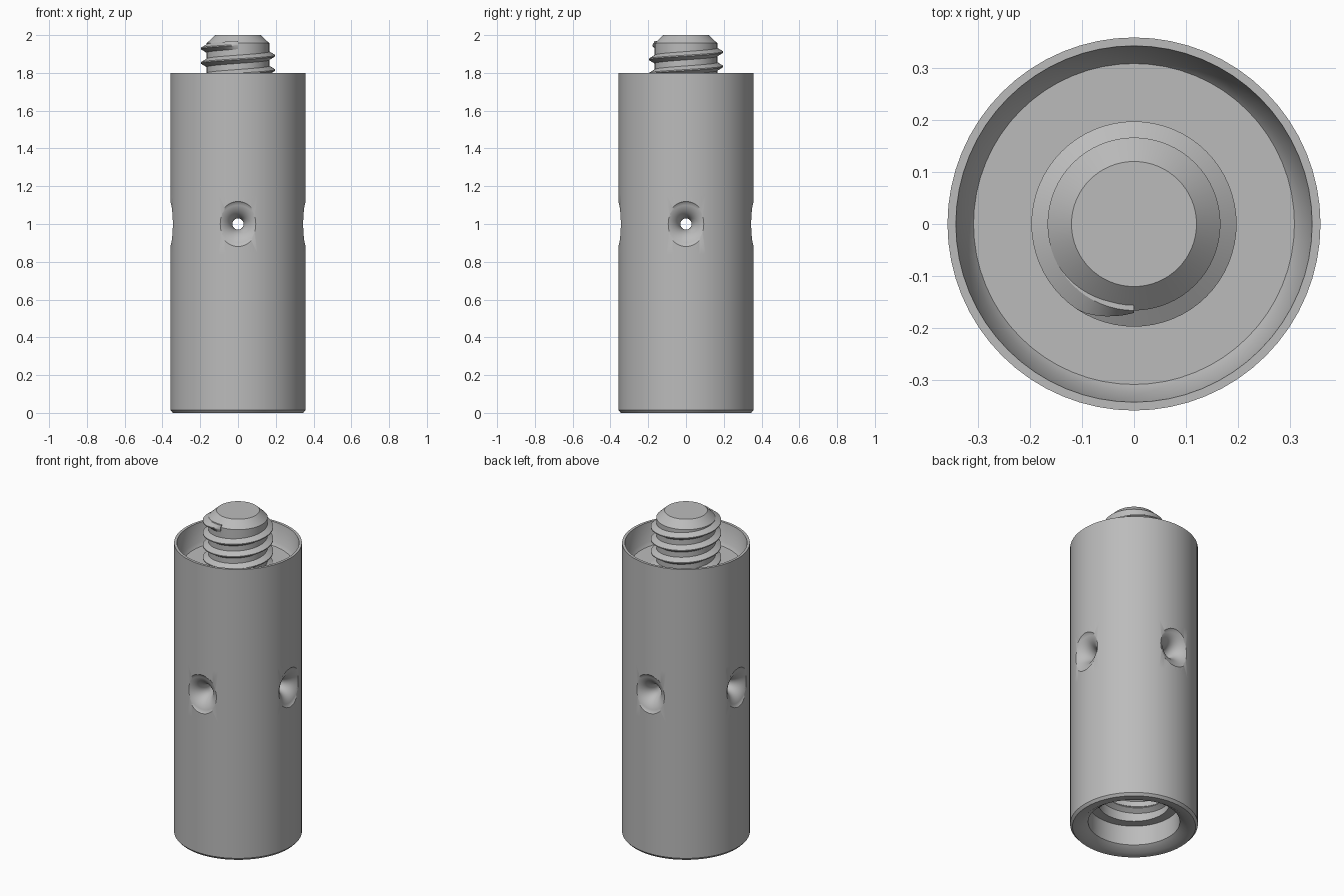
import bpy, bmesh
from math import sin, cos, pi, sqrt, radians
from mathutils import Matrix

SEGS = 64

cube = bpy.data.objects.get("Cube")
if cube:
    bpy.data.objects.remove(cube, do_unlink=True)

metal = bpy.data.materials.new("grey_metal")
metal.use_nodes = True
grey = (0.5, 0.5, 0.5, 1)
metal.diffuse_color = grey
metal.node_tree.nodes["Principled BSDF"].inputs["Base Color"].default_value = grey


def finish(name, bm):
    bmesh.ops.recalc_face_normals(bm, faces=bm.faces)
    mesh = bpy.data.meshes.new(name)
    bm.to_mesh(mesh)
    bm.free()
    mesh.materials.append(metal)
    obj = bpy.data.objects.new(name, mesh)
    bpy.context.collection.objects.link(obj)
    return obj


def select(obj):
    bpy.ops.object.select_all(action='DESELECT')
    obj.select_set(True)
    bpy.context.view_layer.objects.active = obj


def smooth(obj, angle=30):
    select(obj)
    bpy.ops.object.shade_smooth_by_angle(angle=radians(angle))


def lathe(name, profile, segs=SEGS):
    """Revolve (radius, height) points round z; both ends get a flat cap."""
    bm = bmesh.new()
    rings = [[bm.verts.new((r * cos(2 * pi * i / segs), r * sin(2 * pi * i / segs), z))
              for i in range(segs)] for r, z in profile]
    for a, b in zip(rings, rings[1:]):
        for i in range(segs):
            j = (i + 1) % segs
            bm.faces.new((a[i], a[j], b[j], b[i]))
    bm.faces.new(rings[0])
    bm.faces.new(rings[-1])
    return finish(name, bm)


def thread(name, root, crest, z_end, pitch, turns, half):
    """Right-handed helical ridge that fades out at its upper end."""
    bm = bmesh.new()
    steps = int(turns * SEGS)
    inset = 0.01 if crest > root else -0.01
    prev = None
    for k in range(steps + 1):
        left = (steps - k) / SEGS
        a = -pi / 2 - 2 * pi * left
        z = z_end - pitch * left
        fade = min(1, 0.15 + left / 0.1)
        top = root + (crest - root) * fade
        section = [(root - inset, -half), (root, -half), (top, -0.003),
                   (top, 0.003), (root, half), (root - inset, half)]
        ring = [bm.verts.new((r * cos(a), r * sin(a), z + h)) for r, h in section]
        if prev:
            for i in range(len(ring)):
                j = (i + 1) % len(ring)
                bm.faces.new((prev[i], prev[j], ring[j], ring[i]))
        else:
            bm.faces.new(ring)
        prev = ring
    bm.faces.new(prev)
    smooth(finish(name, bm))


# Tube body: bored socket below, plain wall outside, tapered recess above
body = lathe("tube_body", [
    (0.2, 0.48), (0.2, 0.15), (0.255, 0.15), (0.257, 0.03), (0.30, 0),
    (0.345, 0), (0.358, 0.015), (0.358, 0.84), (0.358, 1.16), (0.358, 1.8),
    (0.342, 1.8), (0.323, 1.69), (0.308, 1.67), (0.12, 1.67)])

# Cross holes with flared mouths
R, mid, hole = 0.1, 0.252, 0.03
flare = [(hole + R - sqrt(R * R - (R * sin(t)) ** 2), mid + R * sin(t))
         for t in [radians(80) * i / 10 for i in range(11)]]
flare.append((0.135, 0.375))
outline = [(r, -z) for r, z in reversed(flare)] + flare
for axis in 'XY':
    cutter = lathe("hole_cutter", outline, 48)
    cutter.data.transform(Matrix.Rotation(pi / 2, 4, axis))
    cutter.location.z = 1
    cutter.hide_render = True
    mod = body.modifiers.new("cross_hole", 'BOOLEAN')
    mod.operation = 'DIFFERENCE'
    mod.solver = 'EXACT'
    mod.object = cutter
    select(body)
    bpy.ops.object.modifier_apply(modifier=mod.name)
    bpy.data.objects.remove(cutter, do_unlink=True)
smooth(body, 35)

# Threaded stud standing in the top recess
smooth(lathe("stud", [(0.166, 1.64), (0.166, 1.957), (0.12, 2.0)]))
thread("stud_thread", 0.166, 0.197, 1.948, 0.076, 3.9, 0.022)

# Matching thread inside the bottom socket
thread("socket_thread", 0.2, 0.172, 0.46, 0.076, 3.9, 0.022)
